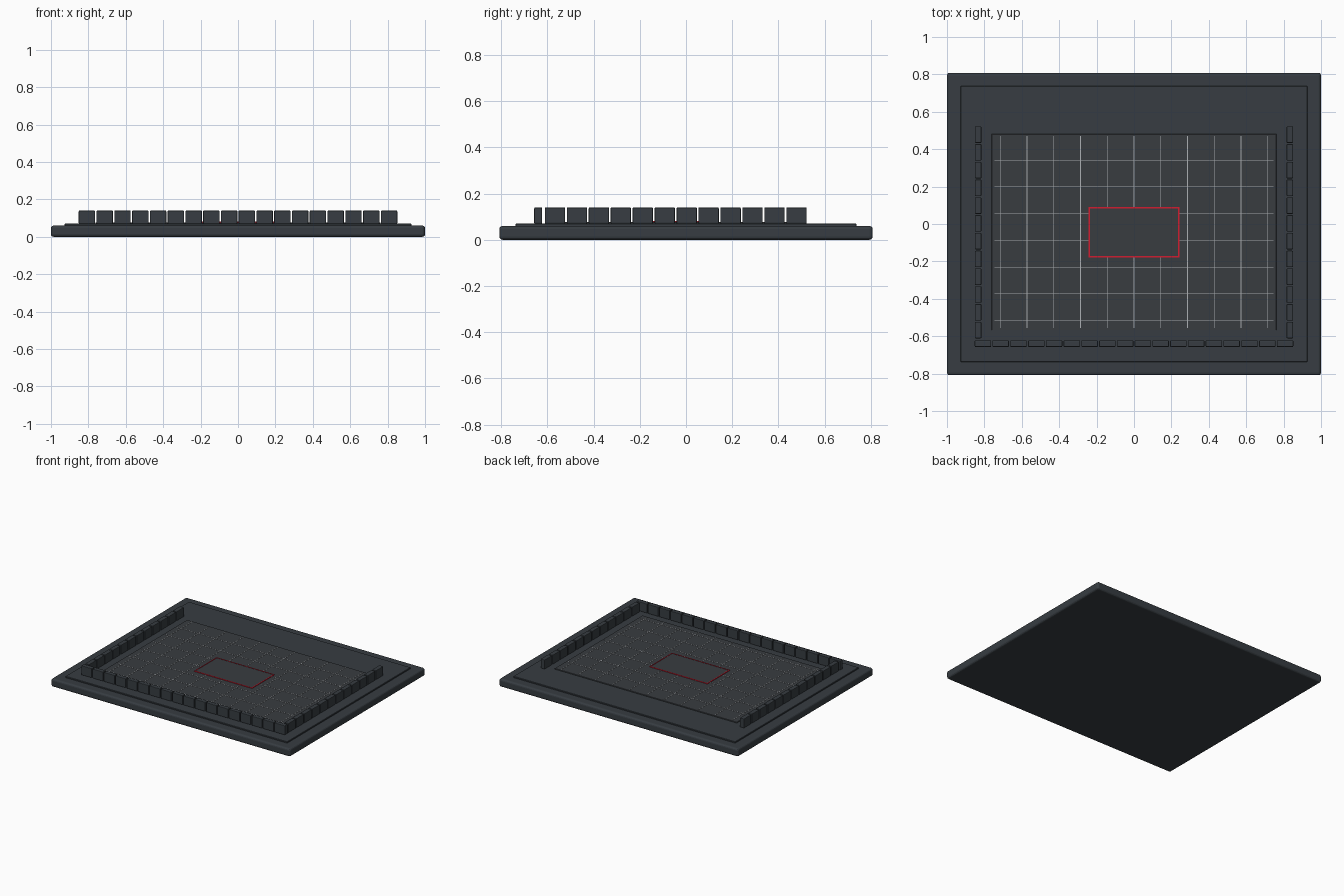
import bpy

cube = bpy.data.objects.get("Cube")
if cube:
    bpy.data.objects.remove(cube, do_unlink=True)


def material(name, r, g, b):
    m = bpy.data.materials.new(name)
    m.use_nodes = True
    m.diffuse_color = (r, g, b, 1)
    m.node_tree.nodes["Principled BSDF"].inputs["Base Color"].default_value = (r, g, b, 1)
    return m


SLATE = material("dark slate", 0.038, 0.046, 0.054)
FLOOR = material("floor grey", 0.040, 0.045, 0.051)
GREY = material("line grey", 0.42, 0.44, 0.46)
RED = material("signal red", 0.65, 0.012, 0.03)


def box(name, x, y, z, mat, bevel=0, segments=2):
    """Box between (low, high) pairs on each axis, with an optional rounded edge."""
    bpy.ops.mesh.primitive_cube_add(size=1, location=[sum(p) / 2 for p in (x, y, z)])
    ob = bpy.context.object
    ob.name = name
    ob.scale = [p[1] - p[0] for p in (x, y, z)]
    bpy.ops.object.transform_apply(location=False, rotation=False, scale=True)
    ob.data.materials.append(mat)
    if bevel:
        mod = ob.modifiers.new("rounded edges", "BEVEL")
        mod.width = bevel
        mod.segments = segments
    return ob


def around(centre, size):
    return (centre - size / 2, centre + size / 2)


# Stepped platform
box("base_slab", (-1, 1), (-0.808, 0.808), (0, 0.06), SLATE, 0.014, 3)
box("upper_plate", (-0.927, 0.927), (-0.737, 0.737), (0.055, 0.07), SLATE, 0.002, 1)
box("arena_floor", (-0.762, 0.762), (-0.568, 0.481), (0.065, 0.076), FLOOR, 0.002, 1)

# Grid lines on the floor
PITCH = 0.143
LINE = 0.003
LINE_Z = (0.075, 0.0775)
for i in range(-5, 6):
    box("grid_line_long", around(i * PITCH, LINE), (-0.555, 0.470), LINE_Z, GREY)
for i in range(7):
    box("grid_line_cross", (-0.745, 0.745), around(0.341 - i * PITCH, LINE), LINE_Z, GREY)

# Central panel with a red border
CY = -0.044
HX, HY = 0.239, 0.131
box("centre_panel", (-HX, HX), (CY - HY, CY + HY), (0.074, 0.079), FLOOR)
for s in (-1, 1):
    box("border_end", around(s * HX, 0.006), around(CY, 2 * HY + 0.006), (0.074, 0.081), RED)
    box("border_side", around(0, 2 * HX + 0.006), around(CY + s * HY, 0.006), (0.074, 0.081), RED)

# Low wall of separate blocks on three sides
STEP = 0.095
BLOCK = 0.088
THICK = 0.034
WALL_Z = (0.07, 0.14)
for i in range(18):
    box("front_wall_block", around((i - 8.5) * STEP, BLOCK), around(-0.64, THICK),
        WALL_Z, SLATE, 0.004)
for side, s in (("left", 1), ("right", -1)):
    for i in range(12):
        box(side + "_wall_block", around(s * 0.833, THICK), around(-0.567 + i * STEP, BLOCK),
            WALL_Z, SLATE, 0.004)
